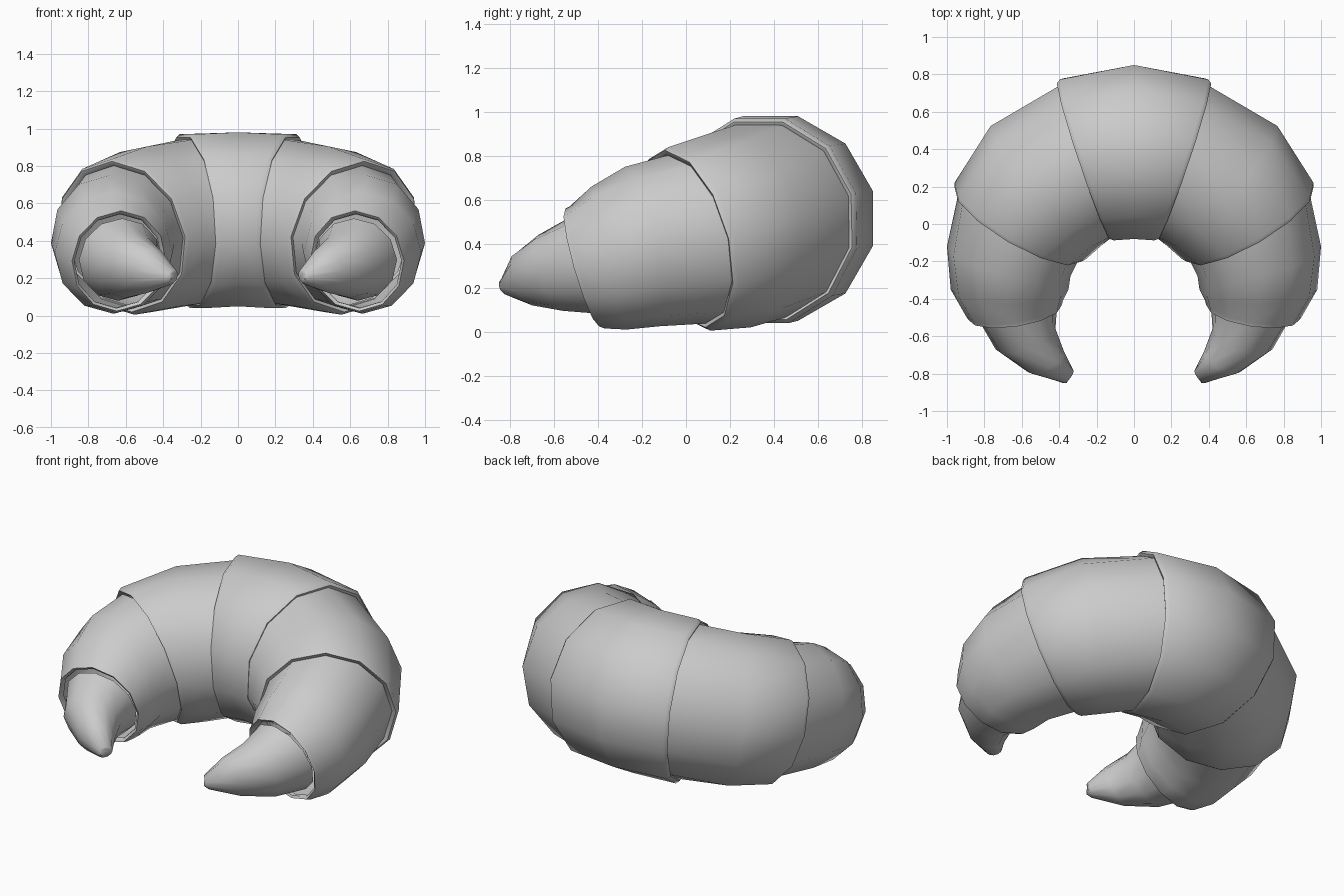
import bpy, bmesh, math
from mathutils import Vector

if "Cube" in bpy.data.objects:
    bpy.data.objects.remove(bpy.data.objects["Cube"])

SIDES = 12


def ring(outer, inner, z0, z1, lean, turn=1.0, scale=1.0, advance=0.0):
    """Twelve-sided cross-section between an outer and an inner plan point.
    turn 0 puts a flat side on top, turn 1 puts a corner on top."""
    o, i = Vector(outer), Vector(inner)
    mid, half = (o + i) / 2, (o - i) / 2
    along = Vector((half.y, -half.x)).normalized()
    k = scale / math.cos(math.pi / SIDES * (1 - turn))
    pts = []
    for n in range(SIDES):
        a = 2 * math.pi * (n + 0.5 - turn / 2) / SIDES
        p = mid + half * math.cos(a) * k + along * (lean * math.sin(a) * scale + advance)
        pts.append((p.x, p.y, (z0 + z1) / 2 + (z1 - z0) / 2 * math.sin(a) * k))
    return pts


def segment(name, rings, cap=False):
    """Loft the rings into a dough layer and mirror it to the other side."""
    bm = bmesh.new()
    loops = [[bm.verts.new(p) for p in r] for r in rings]
    for a, b in zip(loops, loops[1:]):
        for n in range(SIDES):
            m = (n + 1) % SIDES
            bm.faces.new((a[n], b[n], b[m], a[m]))
    if cap:
        bm.faces.new(loops[-1])
    bmesh.ops.recalc_face_normals(bm, faces=bm.faces)
    # make sure the shell faces outward
    bm.faces.ensure_lookup_table()
    f = bm.faces[2]
    centre = sum((v.co for v in loops[0] + loops[1]), Vector()) / (2 * SIDES)
    if f.normal.dot(f.calc_center_median() - centre) < 0:
        bmesh.ops.reverse_faces(bm, faces=bm.faces)
    me = bpy.data.meshes.new(name)
    bm.to_mesh(me)
    bm.free()
    ob = bpy.data.objects.new(name, me)
    bpy.context.collection.objects.link(ob)
    bpy.ops.object.select_all(action='DESELECT')
    ob.select_set(True)
    bpy.context.view_layer.objects.active = ob
    bpy.ops.object.shade_smooth_by_angle(angle=math.radians(60))
    mod = ob.modifiers.new("mirror", 'MIRROR')
    mod.use_clip = True
    return ob


def lip(s):
    """Rounded rim at the end of a layer, folding in to the next layer."""
    return [ring(*s), ring(*s, scale=0.965, advance=0.022),
            ring(*s, scale=0.91, advance=0.012), ring(*s, scale=0.90, advance=-0.01)]


def start(s, scale=0.92):
    return [ring(*s, scale=scale, advance=-0.005)]


# Seams: outer xy, inner xy, bottom z, top z, forward lean of the top, turn
seam1 = ((0.39, 0.775), (0.10, -0.085), 0.04, 0.97, 0.03, 0)
seam2 = ((0.96, 0.22), (0.26, -0.19), 0.005, 0.84, 0.11, 1)
seam3 = ((0.90, -0.49), (0.38, -0.41), 0.015, 0.57, 0.08, 1)

# Middle layer
segment("centre_layer", [ring((0, 0.85), (0, -0.08), 0.05, 0.98, 0, 0)] + lip(seam1))

# Shoulder layers
segment("shoulder_layer", start(seam1, 0.94)
        + [ring((0.76, 0.53), (0.18, -0.12), 0.02, 0.905, 0.07, 0.5)] + lip(seam2))

# Arm layers
segment("arm_layer", start(seam2)
        + [ring((1.0, -0.12), (0.34, -0.28), 0.025, 0.75, 0.08),
           ring((0.98, -0.35), (0.35, -0.35), 0.01, 0.66, 0.08)] + lip(seam3))

# Pointed tips
segment("tip", [ring((0.85, -0.48), (0.41, -0.42), 0.08, 0.52, 0.08),
                ring((0.74, -0.67), (0.42, -0.56), 0.095, 0.44, 0.06),
                ring((0.57, -0.79), (0.375, -0.68), 0.12, 0.36, 0.04),
                ring((0.38, -0.85), (0.325, -0.78), 0.165, 0.245, 0.015),
                ring((0.36, -0.85), (0.325, -0.79), 0.185, 0.225, 0.0)], cap=True)
